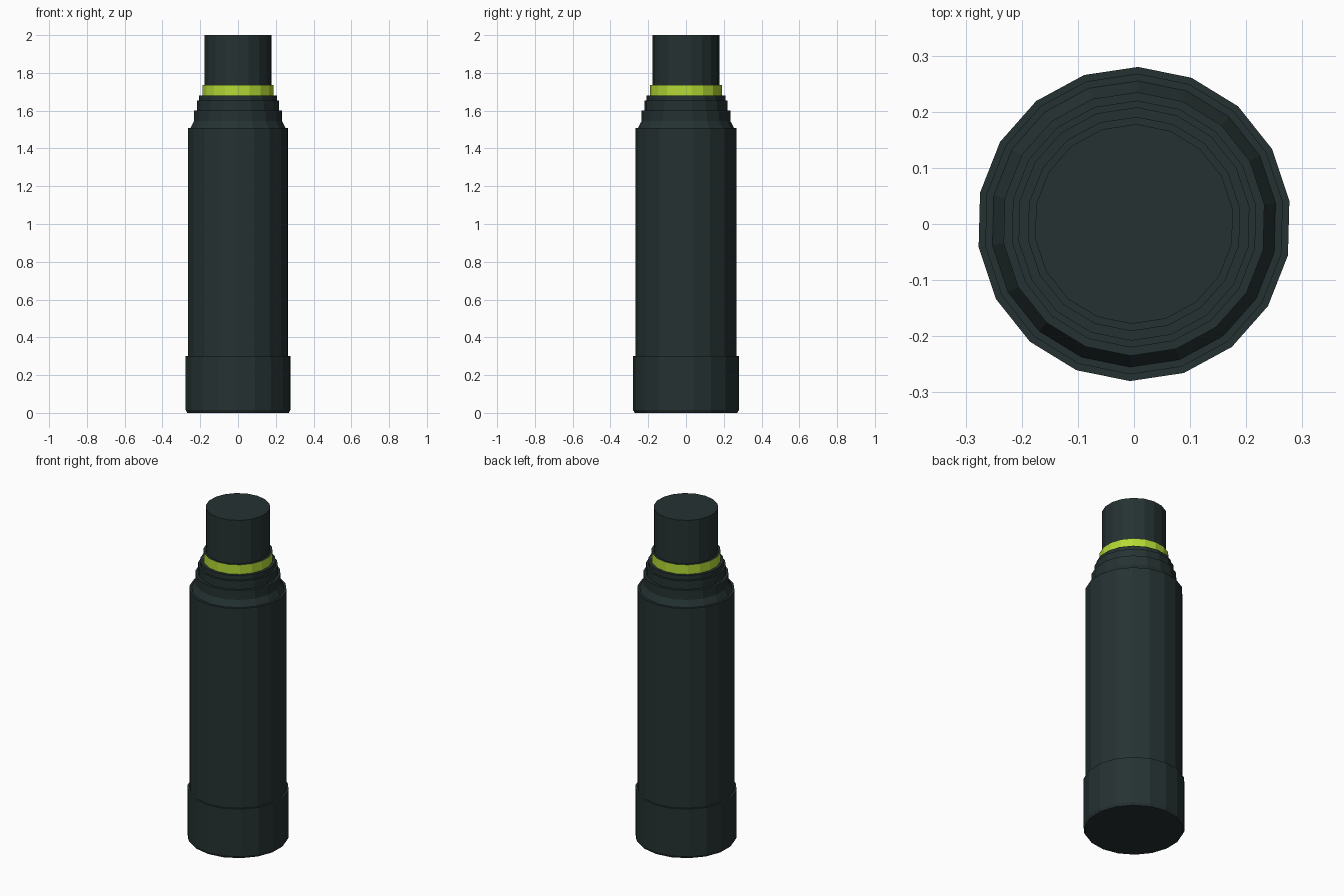
import bpy, bmesh, math

if "Cube" in bpy.data.objects:
    bpy.data.objects.remove(bpy.data.objects["Cube"])

SIDES = 18
TURN = math.radians(8.5)


def material(name, rgb):
    m = bpy.data.materials.new(name)
    m.diffuse_color = (*rgb, 1)
    m.use_nodes = True
    m.node_tree.nodes["Principled BSDF"].inputs["Base Color"].default_value = m.diffuse_color
    return m


dark = material("dark_slate", (0.0185, 0.031, 0.031))
lime = material("lime", (0.46, 0.70, 0.036))


def lathe(name, profile, mat, cap_bottom=False, cap_top=False):
    """Flat-sided turned part from (radius, z) points, listed bottom to top."""
    bm = bmesh.new()
    rings = []
    for r, z in profile:
        rings.append([bm.verts.new((r * math.cos(TURN + i * math.tau / SIDES),
                                    r * math.sin(TURN + i * math.tau / SIDES), z))
                      for i in range(SIDES)])
    for a, b in zip(rings, rings[1:]):
        for i in range(SIDES):
            j = (i + 1) % SIDES
            bm.faces.new((a[i], a[j], b[j], b[i]))
    if cap_bottom:
        bm.faces.new(rings[0][::-1])
    if cap_top:
        bm.faces.new(rings[-1])
    mesh = bpy.data.meshes.new(name)
    bm.to_mesh(mesh)
    bm.free()
    mesh.materials.append(mat)
    ob = bpy.data.objects.new(name, mesh)
    bpy.context.collection.objects.link(ob)
    return ob


# wide foot with a small bottom bevel and a flat ledge
lathe("base", [(0.272, 0), (0.28, 0.015), (0.28, 0.30), (0.268, 0.30)], dark, cap_bottom=True)
# main barrel with ledge and sloped shoulder
lathe("body", [(0.268, 0.30), (0.268, 1.508), (0.255, 1.508), (0.235, 1.545)], dark)
# stepped collar
lathe("collar", [(0.235, 1.545), (0.235, 1.602), (0.22, 1.602), (0.22, 1.653),
                 (0.208, 1.653), (0.208, 1.68), (0.191, 1.68)], dark)
# coloured ring
lathe("band", [(0.191, 1.68), (0.191, 1.737)], lime)
# cap, including the ledge on top of the ring
lathe("cap", [(0.191, 1.737), (0.178, 1.737), (0.178, 2.0)], dark, cap_top=True)
